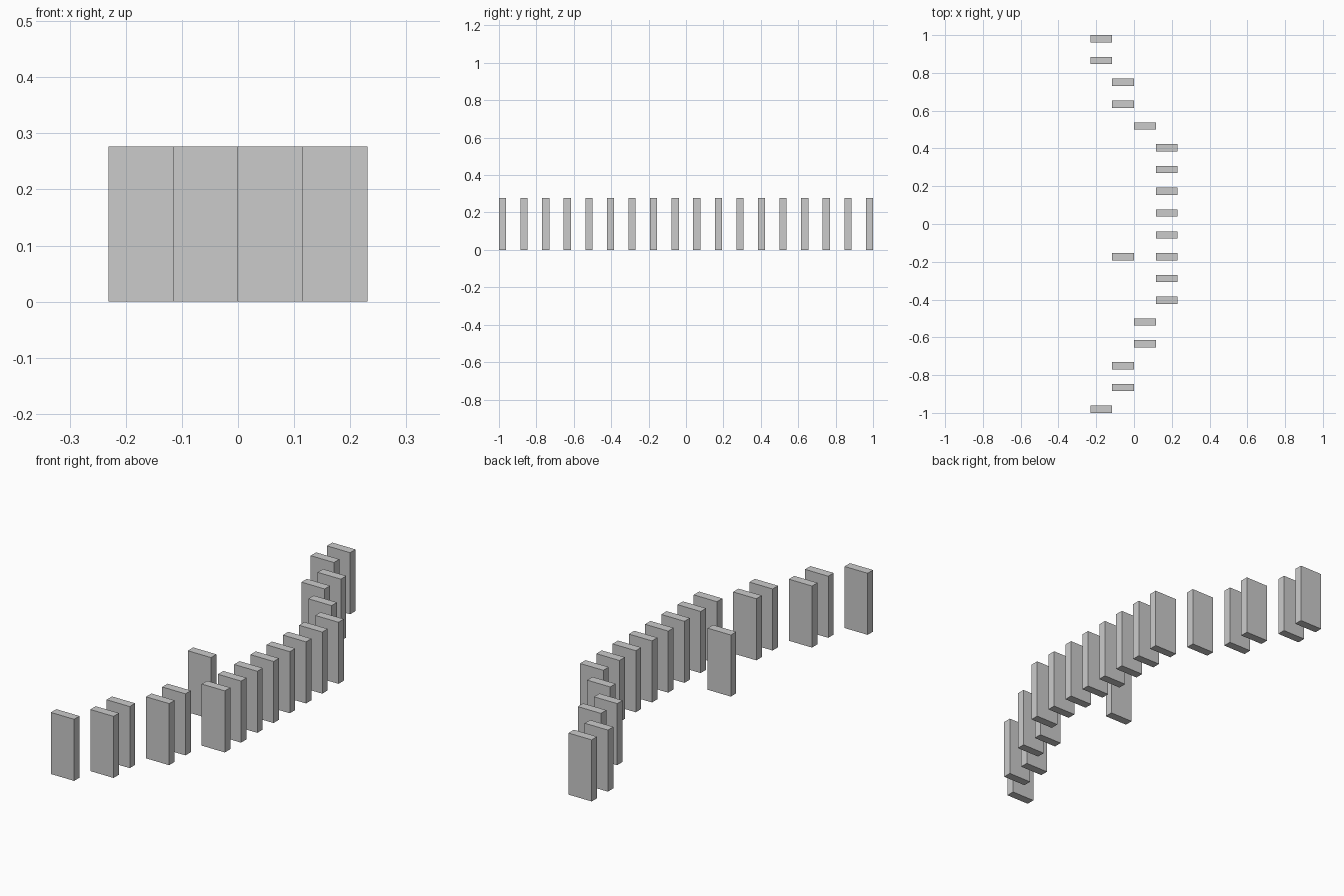
import bpy

if "Cube" in bpy.data.objects:
    bpy.data.objects.remove(bpy.data.objects["Cube"])

# A bow-shaped row of upright slabs on a regular grid
T = 2 / 52            # slab thickness
STEP = 3 * T          # grid spacing, also the slab width
HEIGHT = 7.2 * T

# Grid column of each slab, from the front row to the back row
columns = [0, 1, 1, 2, 2] + [3] * 8 + [2, 1, 1, 0, 0]


def slab(name, column, row):
    x = (column - 1.5) * STEP
    y = (row - 8.5) * STEP
    bpy.ops.mesh.primitive_cube_add(size=1, location=(x, y, HEIGHT / 2))
    ob = bpy.context.object
    ob.name = name
    ob.scale = (STEP, T, HEIGHT)
    bpy.ops.object.transform_apply(location=False, rotation=False, scale=True)


# Curved line of slabs
for row, column in enumerate(columns):
    slab(f"row_slab_{row + 1}", column, row)

# Single slab standing inside the curve
slab("inner_slab", 1, 7)
